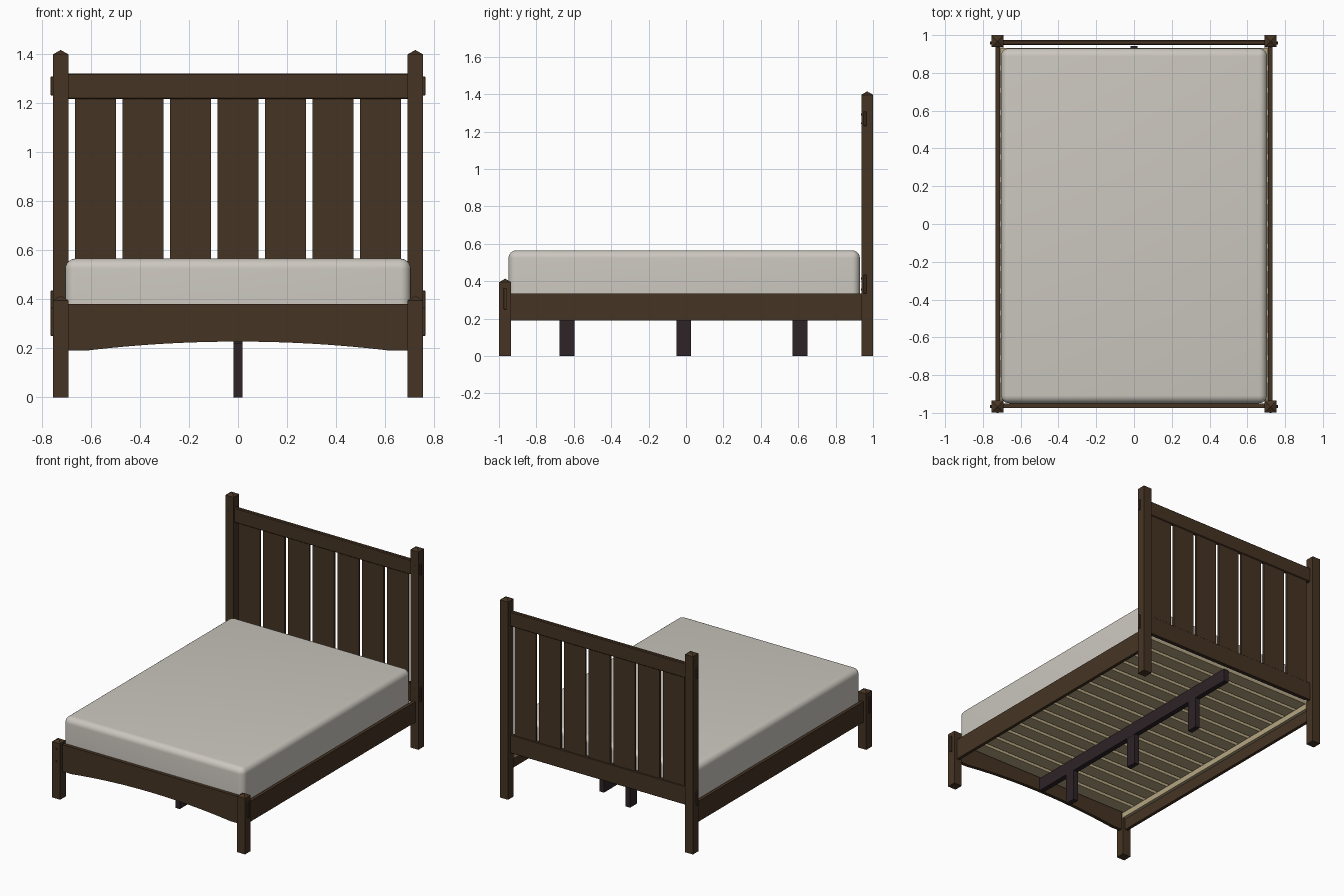
import bpy, bmesh, math

if "Cube" in bpy.data.objects:
    bpy.data.objects.remove(bpy.data.objects["Cube"])


def material(name, rgb):
    m = bpy.data.materials.new(name)
    m.diffuse_color = (*rgb, 1)
    m.use_nodes = True
    m.node_tree.nodes["Principled BSDF"].inputs["Base Color"].default_value = m.diffuse_color
    return m


WOOD = material("dark_brown_wood", (0.060, 0.034, 0.017))
STEEL = material("dark_support", (0.026, 0.017, 0.019))
PINE = material("pale_pine", (0.47, 0.38, 0.22))
CLOTH = material("mattress_fabric", (0.60, 0.57, 0.52))


def finish(name, bm, mat, bevel=0, segments=1):
    bmesh.ops.recalc_face_normals(bm, faces=bm.faces)
    me = bpy.data.meshes.new(name)
    bm.to_mesh(me)
    bm.free()
    me.materials.append(mat)
    ob = bpy.data.objects.new(name, me)
    bpy.context.collection.objects.link(ob)
    if bevel:
        mod = ob.modifiers.new("bevel", "BEVEL")
        mod.width = bevel
        mod.segments = segments
    return ob


def box(name, x, y, z, mat, bevel=0, segments=1):
    """Box from (min, max) pairs on each axis."""
    bm = bmesh.new()
    bmesh.ops.create_cube(bm, size=1)
    for v in bm.verts:
        v.co = [r[0] if c < 0 else r[1] for c, r in zip(v.co, (x, y, z))]
    return finish(name, bm, mat, bevel, segments)


def post(name, x, y, shoulder, tip):
    """Square post with a shallow pyramid cap."""
    h = 0.0315
    bm = bmesh.new()
    rings = [[bm.verts.new((x + sx * h, y + sy * h, z))
              for sx, sy in ((-1, -1), (1, -1), (1, 1), (-1, 1))]
             for z in (0, shoulder)]
    apex = bm.verts.new((x, y, tip))
    bm.faces.new(rings[0])
    for i in range(4):
        j = (i + 1) % 4
        bm.faces.new((rings[0][i], rings[0][j], rings[1][j], rings[1][i]))
        bm.faces.new((rings[1][i], rings[1][j], apex))
    return finish(name, bm, WOOD)


PX, FY, HY = 0.7225, -0.967, 0.9685

# Posts, through tenons and pegs
for s, side in ((-1, "left"), (1, "right")):
    post(f"foot_post_{side}", s * PX, FY, 0.395, 0.414)
    post(f"head_post_{side}", s * PX, HY, 1.397, 1.415)
    joints = (("foot", FY, 0.25, 0.365, (0.265, 0.35)),
              ("head_lower", 0.957, 0.335, 0.435, (0.355, 0.415)),
              ("head_upper", 0.957, 1.23, 1.307, (1.245, 1.292)))
    for label, y, z0, z1, pegs in joints:
        xs = sorted((s * 0.70, s * 0.763))
        box(f"{label}_tenon_{side}", xs, (y - 0.008, y + 0.008), (z0, z1), WOOD, 0.002)
        face = -0.9985 if label == "foot" else 0.937
        for i, z in enumerate(pegs):
            box(f"{label}_peg_{side}_{i}", (s * PX - 0.005, s * PX + 0.005),
                (face - 0.0015, face + 0.01), (z - 0.005, z + 0.005), WOOD)

# Headboard rails and slats
box("headboard_top_rail", (-0.695, 0.695), (0.947, 0.974), (1.215, 1.32), WOOD, 0.005)
box("headboard_lower_rail", (-0.695, 0.695), (0.947, 0.974), (0.32, 0.45), WOOD, 0.003)
for i in range(7):
    x = (i - 3) * 0.1935
    box(f"headboard_slat_{i}", (x - 0.084, x + 0.084), (0.953, 0.968), (0.44, 1.225), WOOD)

# Footboard with an arched lower edge
bm = bmesh.new()
outline = [(-0.695, 0.38), (-0.695, 0.19)]
for i in range(25):
    x = -0.62 + 1.24 * i / 24
    outline.append((x, 0.19 + 0.037 * (1 - (x / 0.62) ** 2)))
outline += [(0.695, 0.19), (0.695, 0.38)]
face = bm.faces.new([bm.verts.new((x, -0.973, z)) for x, z in outline])
ext = bmesh.ops.extrude_face_region(bm, geom=[face])["geom"]
bmesh.ops.translate(bm, vec=(0, 0.024, 0),
                    verts=[g for g in ext if isinstance(g, bmesh.types.BMVert)])
finish("footboard", bm, WOOD)

# Side rails and the ledges that carry the slats
for s, side in ((-1, "left"), (1, "right")):
    box(f"side_rail_{side}", sorted((s * 0.710, s * 0.732)), (-0.945, 0.945),
        (0.19, 0.335), WOOD)
    box(f"slat_ledge_{side}", sorted((s * 0.688, s * 0.710)), (-0.935, 0.935),
        (0.27, 0.308), PINE)

# Mattress slats
COUNT = 16
for i in range(COUNT):
    y = -0.885 + 1.77 * i / (COUNT - 1)
    box(f"mattress_slat_{i}", (-0.708, 0.708), (y - 0.046, y + 0.046), (0.308, 0.328), PINE)

# Centre beam and its legs
box("centre_beam", (-0.018, 0.018), (-0.945, 0.942), (0.218, 0.308), STEEL)
for i, y in enumerate((-0.635, -0.012, 0.61)):
    box(f"centre_leg_{i}", (-0.0175, 0.0175), (y - 0.04, y + 0.04), (0, 0.22), STEEL)

# Mattress, rounded everywhere
mattress = box("mattress", (-0.704, 0.704), (-0.949, 0.93), (0.328, 0.565), CLOTH)
bm = bmesh.new()
bm.from_mesh(mattress.data)
upper = [e for e in bm.edges if max(v.co.z for v in e.verts) > 0.5]
bmesh.ops.bevel(bm, geom=upper, offset=0.042, segments=6, profile=0.5, affect="EDGES")
bm.to_mesh(mattress.data)
bm.free()
bpy.ops.object.select_all(action="DESELECT")
mattress.select_set(True)
bpy.context.view_layer.objects.active = mattress
bpy.ops.object.shade_smooth_by_angle(angle=math.radians(35))
